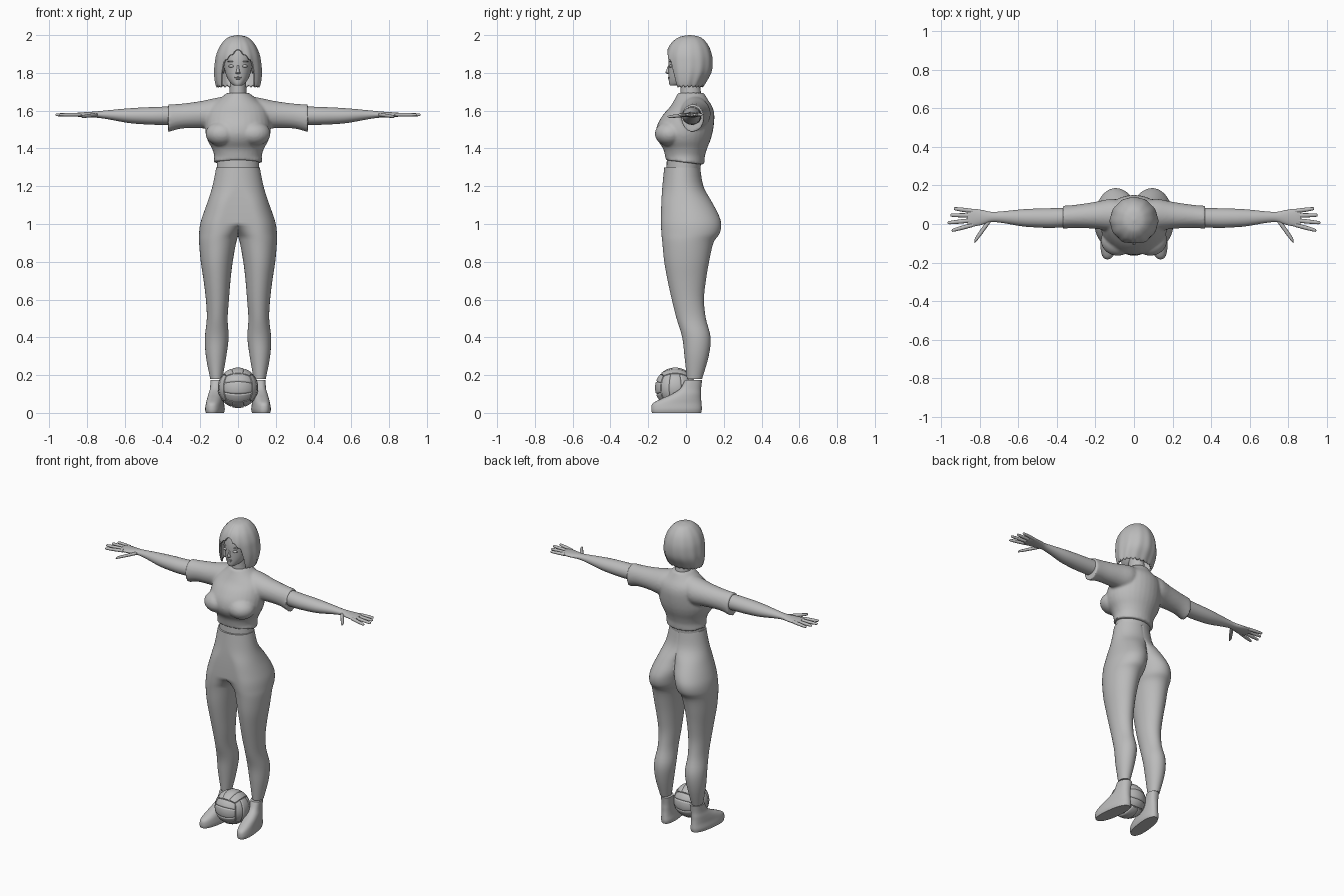
import bpy, bmesh, math
from mathutils import Matrix, Vector

default_cube = bpy.data.objects.get("Cube")
if default_cube:
    bpy.data.objects.remove(default_cube, do_unlink=True)

grey = bpy.data.materials.new("plain_grey")
grey.use_nodes = True
grey.diffuse_color = (0.5, 0.5, 0.5, 1)
grey.node_tree.nodes["Principled BSDF"].inputs["Base Color"].default_value = grey.diffuse_color


def sample(rings, u):
    """Smooth curve through the rows of a ring table."""
    last = len(rings) - 1
    i = min(int(u), last - 1)
    t = u - i
    rows = [rings[max(0, min(last, i + d))] for d in (-1, 0, 1, 2)]
    return [b + t / 2 * (c - a + t * (2 * a - 5 * b + 4 * c - d + t * (3 * (b - c) + d - a)))
            for a, b, c, d in zip(*rows)]


def power(value, p):
    return math.copysign(abs(value) ** p, value)


def loft(bm, axis, rings, sides=32, steps=4, p=1.0, shape=None):
    """Skin rings given as (position, low a, high a, low b, high b)."""
    loops = []
    for k in range((len(rings) - 1) * steps + 1):
        pos, a0, a1, b0, b1 = sample(rings, k / steps)
        loop = []
        for s in range(sides):
            t = math.tau * s / sides
            a = (a0 + a1) / 2 + (a1 - a0) / 2 * power(math.cos(t), p)
            b = (b0 + b1) / 2 + (b1 - b0) / 2 * power(math.sin(t), p)
            co = Vector((a, b, pos)) if axis == "z" else Vector((pos, a, b))
            if shape:
                co = shape(co, (a0 + a1) / 2, (b0 + b1) / 2, b0)
            loop.append(bm.verts.new(co))
        loops.append(loop)
    for low, high in zip(loops, loops[1:]):
        for s in range(sides):
            n = (s + 1) % sides
            bm.faces.new((low[s], low[n], high[n], high[s]))
    bm.faces.new(loops[0])
    bm.faces.new(loops[-1])


def centred(rows):
    """Expand (z, half width, front, back) rows to full rings."""
    return [(z, -w, w, front, back) for z, w, front, back in rows]


def ball(bm, loc, scale):
    bmesh.ops.create_uvsphere(bm, u_segments=24, v_segments=16, radius=1,
                              matrix=Matrix.LocRotScale(Vector(loc), None, Vector(scale)))


def finish(name, bm, mirror=False, angle=50):
    bmesh.ops.recalc_face_normals(bm, faces=bm.faces)
    mesh = bpy.data.meshes.new(name)
    bm.to_mesh(mesh)
    bm.free()
    mesh.materials.append(grey)
    obj = bpy.data.objects.new(name, mesh)
    bpy.context.collection.objects.link(obj)
    bpy.ops.object.select_all(action="DESELECT")
    obj.select_set(True)
    bpy.context.view_layer.objects.active = obj
    bpy.ops.object.shade_smooth_by_angle(angle=math.radians(angle))
    if mirror:
        obj.modifiers.new("mirror", "MIRROR")
    return obj


# Trousers: one half, cut at the middle plane, with a filled front above the crotch
def trouser_shape(co, cx, cy, front):
    fill = max(0, min(1, (co.z - .93) / .07))
    if co.x < cx and co.y < cy:
        co.y += (front - co.y) * fill
    co.x = max(0, co.x)
    return co


bm = bmesh.new()
loft(bm, "z", [
    (1.3, -.115, .115, -.115, .075), (1.2, -.115, .135, -.125, .092),
    (1.12, -.05, .16, -.13, .135), (1.05, -.03, .185, -.132, .172),
    (1, -.015, .2, -.132, .186), (.95, -.005, .206, -.13, .178),
    (.9, .01, .206, -.125, .145), (.8, .028, .197, -.115, .122),
    (.7, .04, .182, -.097, .105), (.6, .048, .17, -.075, .095),
    (.5, .055, .165, -.05, .105), (.4, .05, .175, -.02, .13),
    (.3, .062, .17, -.008, .12), (.18, .083, .147, .005, .085),
], sides=48, shape=trouser_shape)
bmesh.ops.remove_doubles(bm, verts=bm.verts, dist=.00001)
inner = [f for f in bm.faces if all(v.co.x < .00001 for v in f.verts)]
bmesh.ops.delete(bm, geom=inner, context="FACES")
finish("trousers", bm, mirror=True)

# Shoes: high ankle, toes turned slightly out
bm = bmesh.new()
loft(bm, "z", [
    (0, .072, .16, -.18, .08), (.02, .068, .164, -.184, .084),
    (.05, .072, .16, -.176, .082), (.075, .075, .158, -.13, .08),
    (.1, .078, .155, -.075, .08), (.13, .08, .15, -.03, .08), (.175, .079, .15, -.005, .086),
], p=.85, shape=lambda co, cx, cy, front: co + Vector((-.12 * co.y, 0, 0)))
finish("shoes", bm, mirror=True)

# Waist and neck skin
bm = bmesh.new()
loft(bm, "z", centred([(1.28, .112, -.104, .075), (1.38, .11, -.1, .085)]))
loft(bm, "z", centred([(1.64, .06, -.035, .09), (1.69, .046, -.03, .08), (1.78, .042, -.03, .07)]))
finish("waist_and_neck", bm)

# Cropped shirt: body, bust and sleeves blended into one skin
bm = bmesh.new()
loft(bm, "z", centred([
    (1.325, .13, -.108, .096), (1.36, .126, -.111, .1), (1.4, .138, -.122, .112),
    (1.44, .16, -.148, .128), (1.48, .172, -.16, .14), (1.53, .172, -.15, .148),
    (1.58, .165, -.12, .15), (1.62, .15, -.085, .14), (1.66, .1, -.06, .115),
    (1.695, .058, -.042, .095)]))
for v in bm.verts:
    if v.co.z < 1.36:
        v.co.z -= .12 * v.co.y
for side in (-1, 1):
    ball(bm, (side * .085, -.085, 1.478), (.087, .08, .066))
    loft(bm, "x", [(side * x, *rest) for x, *rest in [
        (.05, -.03, .12, 1.5, 1.68), (.12, -.035, .13, 1.5, 1.667),
        (.2, -.025, .115, 1.507, 1.65), (.3, -.02, .1, 1.505, 1.637),
        (.37, -.025, .095, 1.486, 1.633)]])
shirt = finish("cropped_shirt", bm)
remesh = shirt.modifiers.new("blend", "REMESH")
remesh.mode = "VOXEL"
remesh.voxel_size = .008
remesh.use_smooth_shade = True
soften = shirt.modifiers.new("soften", "SMOOTH")
soften.factor = .5
soften.iterations = 4

# Arms, palms and fingers
bm = bmesh.new()
loft(bm, "x", [
    (.3, -.012, .085, 1.525, 1.625), (.42, -.02, .082, 1.525, 1.62),
    (.5, -.018, .08, 1.528, 1.617), (.58, -.012, .076, 1.535, 1.612),
    (.68, .005, .066, 1.553, 1.603), (.74, .01, .063, 1.562, 1.597),
    (.79, -.004, .073, 1.564, 1.593), (.84, -.014, .079, 1.567, 1.59),
    (.865, -.008, .07, 1.571, 1.587)])


def finger(x0, y0, x1, y1, z1, r):
    rings = []
    for t, k in ((0, 1), (.5, 1), (.9, .8), (.98, .55), (1, .15)):
        x, y, z = x0 + (x1 - x0) * t, y0 + (y1 - y0) * t, 1.579 + (z1 - 1.579) * t
        rings.append((x, y - r * k, y + r * k, z - .0095 * k, z + .0095 * k))
    loft(bm, "x", rings, sides=12, steps=2)


for root, tip_x, tip_y in ((.067, .935, .08), (.044, .953, .046), (.02, .967, .006), (-.004, .946, -.034)):
    finger(.835, root, tip_x, tip_y, 1.578, .011)
finger(.745, .025, .828, -.09, 1.568, .018)
finish("arms", bm, mirror=True)

# Head with ears, nose, eyes, brows and lips
bm = bmesh.new()
loft(bm, "z", centred([
    (1.732, .018, -.084, -.04), (1.745, .038, -.09, .02), (1.78, .06, -.092, .06),
    (1.83, .074, -.093, .1), (1.88, .08, -.092, .11), (1.93, .074, -.08, .105),
    (1.97, .045, -.045, .08)]))
loft(bm, "z", centred([(1.793, .006, -.095, -.08), (1.8, .013, -.107, -.08),
                       (1.81, .008, -.106, -.08), (1.845, .005, -.092, -.08)]), sides=16)
ball(bm, (0, -.089, 1.776), (.02, .007, .004))
ball(bm, (0, -.088, 1.769), (.016, .008, .004))
for side in (-1, 1):
    ball(bm, (side * .034, -.081, 1.836), (.017, .009, .008))
    ball(bm, (side * .036, -.081, 1.86), (.02, .008, .003))
    ball(bm, (side * .077, .02, 1.825), (.008, .018, .028))
finish("head", bm)

# Bobbed hair: an open shell with a centre parting and jagged tips
hair_rings = [
    (2, .004, .015, .025), (1.988, .052, -.04, .078), (1.95, .09, -.084, .115),
    (1.9, .113, -.104, .135), (1.85, .122, -.106, .14), (1.8, .125, -.1, .132),
    (1.75, .12, -.086, .105), (1.71, .108, -.07, .08)]


def hair_end(a):
    """Lower edge height at an angle measured from the front."""
    off = abs(math.degrees(a))
    jag = .022 * abs((off / 15) % 1 - .5)
    if off < 38:
        return 1.935 - .0018 * off - jag
    return max(1.722, 1.867 - .012 * (off - 38)) + jag


bm = bmesh.new()
columns, rows = 120, 28
grid = []
for c in range(columns):
    a = math.tau * (c / columns) - math.pi
    end = next((k / 50 for k in range(50 * 7) if sample(hair_rings, k / 50)[0] <= hair_end(a)), 7)
    line = []
    for r in range(rows + 1):
        z, w, front, back = sample(hair_rings, end * r / rows)
        lift = 1 + .018 * math.cos(12 * a) * r / rows
        if abs(a) < .06:
            lift -= .03
        mid, depth = (front + back) / 2, (back - front) / 2
        line.append(bm.verts.new((w * lift * math.sin(a), mid - depth * lift * math.cos(a), z)))
    grid.append(line)
for c in range(columns):
    left, right = grid[c], grid[(c + 1) % columns]
    for r in range(rows):
        bm.faces.new((left[r], right[r], right[r + 1], left[r + 1]))
bm.faces.new([line[0] for line in grid])
hair = finish("bobbed_hair", bm)
thick = hair.modifiers.new("thickness", "SOLIDIFY")
thick.thickness = .01

# Volleyball: a rounded cube with grooves between three strips per side
bm = bmesh.new()
bmesh.ops.create_cube(bm, size=2)
bmesh.ops.subdivide_edges(bm, edges=bm.edges, cuts=35, use_grid_fill=True)
for v in bm.verts:
    flat = [k for k in range(3) if abs(v.co[k]) > .999]
    strip = v.co[(flat[0] + 1) % 3]
    seam = len(flat) > 1 or abs(abs(strip) - 1 / 3) < .01
    v.co = v.co.normalized() * (.102 if seam else .107) + Vector((0, -.057, .133))
finish("volleyball", bm, angle=60)
